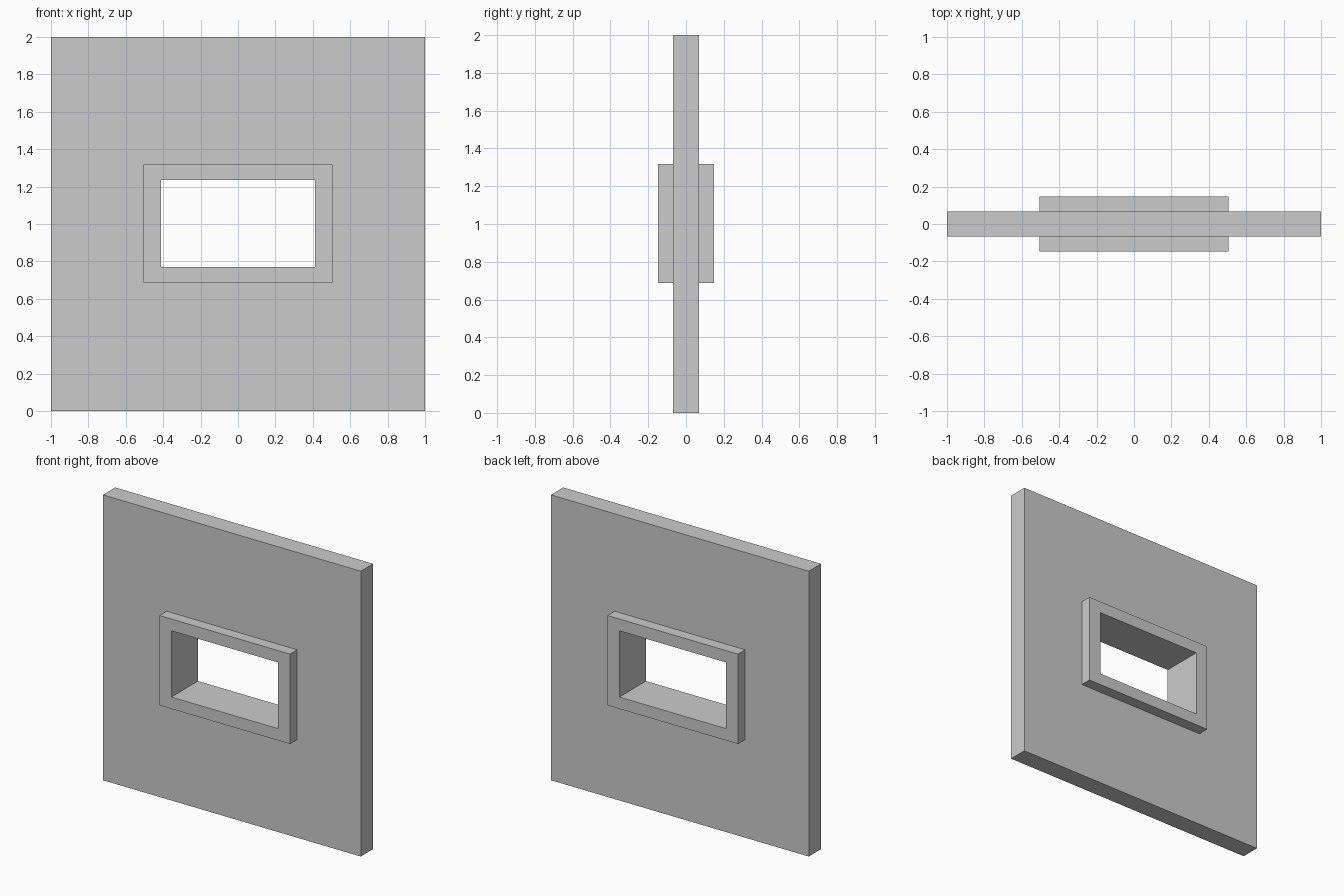
import bpy
import bmesh

if "Cube" in bpy.data.objects:
    bpy.data.objects.remove(bpy.data.objects["Cube"])

CENTRE_Z = 1.002


def rect(half_x, z_low, z_high):
    return [(-half_x, z_low), (half_x, z_low), (half_x, z_high), (-half_x, z_high)]


def rectangular_ring(name, outer, inner, half_depth):
    """Closed rectangular slab with a rectangular hole running along y."""
    bm = bmesh.new()

    def loop(points, y):
        return [bm.verts.new((x, y, z)) for x, z in points]

    of, inf = loop(outer, -half_depth), loop(inner, -half_depth)
    ob, inb = loop(outer, half_depth), loop(inner, half_depth)
    for i in range(4):
        j = (i + 1) % 4
        for a, b in ((of, inf), (inf, inb), (inb, ob), (ob, of)):
            bm.faces.new((a[i], a[j], b[j], b[i]))
    bmesh.ops.recalc_face_normals(bm, faces=bm.faces)
    mesh = bpy.data.meshes.new(name)
    bm.to_mesh(mesh)
    bm.free()
    obj = bpy.data.objects.new(name, mesh)
    bpy.context.collection.objects.link(obj)
    return obj


frame_outline = rect(0.506, CENTRE_Z - 0.315, CENTRE_Z + 0.315)
opening_outline = rect(0.413, CENTRE_Z - 0.232, CENTRE_Z + 0.232)

# Square wall panel, cut to receive the frame
rectangular_ring("wall_panel", rect(1.0, 0.0, 2.0), frame_outline, 0.068)

# Window frame passing through the wall and standing proud on both sides
rectangular_ring("window_frame", frame_outline, opening_outline, 0.147)
